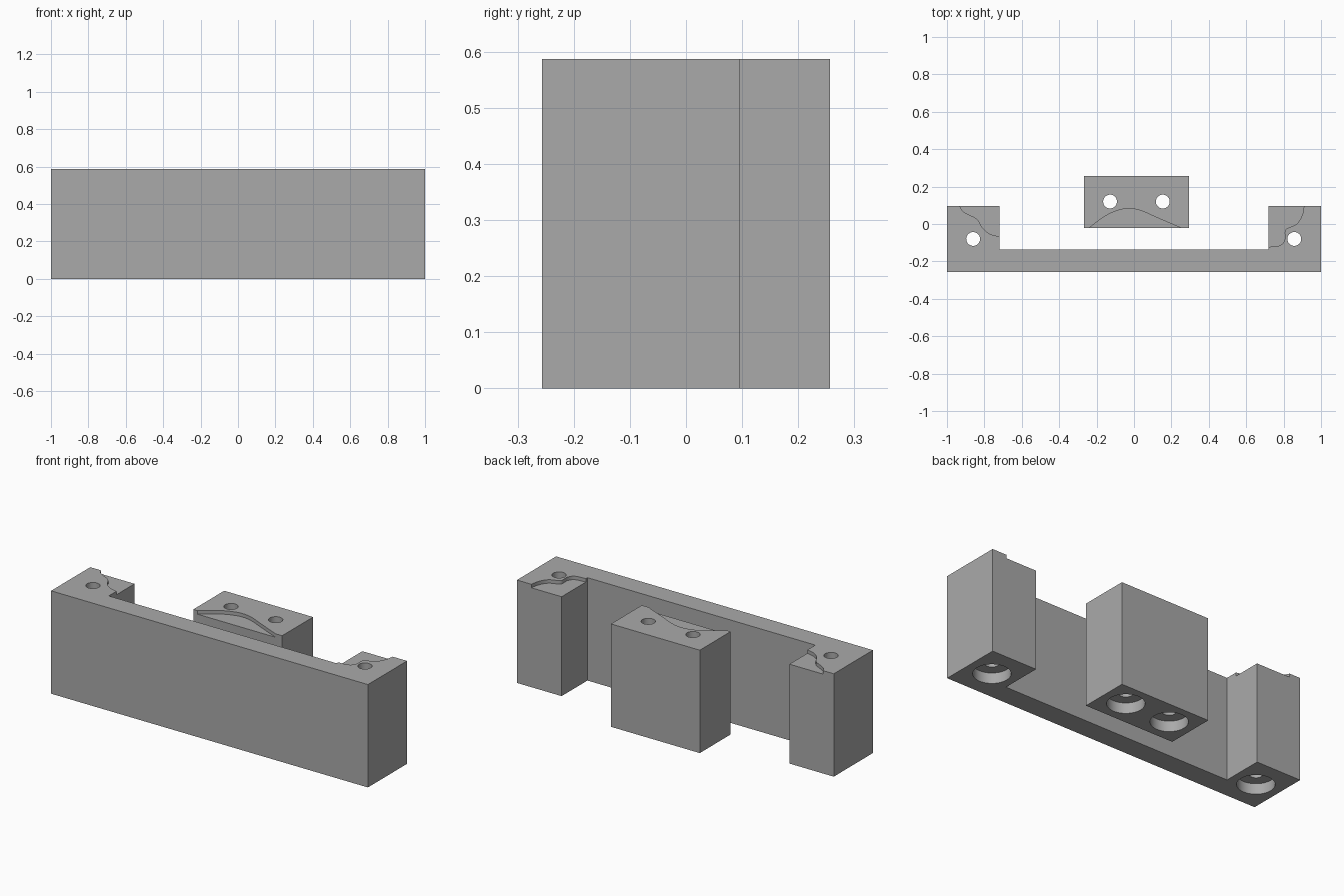
import bpy, bmesh, math
from mathutils import Vector

if "Cube" in bpy.data.objects:
    bpy.data.objects.remove(bpy.data.objects["Cube"])

H = 0.587          # block height
STEP = 0.02        # depth of the carved pockets
grey = bpy.data.materials.new("plain grey")
grey.diffuse_color = (0.40, 0.40, 0.40, 1)
grey.use_nodes = True
grey.node_tree.nodes["Principled BSDF"].inputs["Base Color"].default_value = grey.diffuse_color


def prism(name, outline, z0, z1):
    """Extrude a flat outline between two heights."""
    bm = bmesh.new()
    face = bm.faces.new([bm.verts.new((x, y, z0)) for x, y in outline])
    ext = bmesh.ops.extrude_face_region(bm, geom=[face])
    verts = [v for v in ext["geom"] if isinstance(v, bmesh.types.BMVert)]
    bmesh.ops.translate(bm, verts=verts, vec=(0, 0, z1 - z0))
    bmesh.ops.recalc_face_normals(bm, faces=bm.faces)
    mesh = bpy.data.meshes.new(name)
    bm.to_mesh(mesh)
    bm.free()
    mesh.materials.append(grey)
    ob = bpy.data.objects.new(name, mesh)
    bpy.context.collection.objects.link(ob)
    return ob


def circle(x, y, r, n=40):
    return [(x + r * math.cos(2 * math.pi * i / n),
             y + r * math.sin(2 * math.pi * i / n)) for i in range(n)]


def smooth(points, steps=5):
    """Curve running through all the given points."""
    p = [Vector(q) for q in points]
    p = [p[0] * 2 - p[1]] + p + [p[-1] * 2 - p[-2]]
    out = []
    for i in range(1, len(p) - 2):
        a, b, c, d = p[i - 1:i + 3]
        for k in range(steps):
            t = k / steps
            out.append(tuple(0.5 * (2 * b + (c - a) * t
                                    + (2 * a - 5 * b + 4 * c - d) * t * t
                                    + (3 * b - a - 3 * c + d) * t ** 3)))
    return out + [tuple(p[-2])]


def cut(ob, cutter):
    mod = ob.modifiers.new("cut", "BOOLEAN")
    mod.operation, mod.solver, mod.object = "DIFFERENCE", "EXACT", cutter
    bpy.context.view_layer.objects.active = ob
    bpy.ops.object.modifier_apply(modifier=mod.name)
    bpy.data.objects.remove(cutter)


def screw_hole(ob, x, y):
    """Through hole with a wide counterbore in the underside."""
    cut(ob, prism("bore_cutter", circle(x, y, 0.037), -0.1, H + 0.1))
    cut(ob, prism("counterbore_cutter", circle(x, y, 0.096), -0.1, 0.06))


def pocket(ob, curve, outside):
    cut(ob, prism("pocket_cutter", smooth(curve) + outside, H - STEP, H + 0.1))


# U-shaped bracket: long bar with a wing at each end
F, B, W = -0.257, -0.137, 0.096
bracket = prism("bracket", [(-1, F), (1, F), (1, W), (0.718, W), (0.718, B),
                            (-0.72, B), (-0.72, W), (-1, W)], 0, H)
# pockets carved in the inner back corner of each wing
pocket(bracket, [(-0.936, 0.105), (-0.91, 0.065), (-0.84, 0.027), (-0.81, -0.02),
                 (-0.77, -0.053), (-0.715, -0.068)],
       [(-0.65, -0.068), (-0.65, 0.2), (-0.936, 0.2)])
pocket(bracket, [(0.91, 0.105), (0.90, 0.05), (0.87, 0.0), (0.81, -0.03),
                 (0.807, -0.08), (0.78, -0.115), (0.71, -0.123)],
       [(0.65, -0.123), (0.65, 0.2), (0.91, 0.2)])
for x in (-0.86, 0.857):
    screw_hole(bracket, x, -0.08)

# separate centre block with an arched pocket along its front edge
block = prism("centre_block", [(-0.267, -0.022), (0.294, -0.022),
                               (0.294, 0.257), (-0.267, 0.257)], 0, H)
pocket(block, [(-0.245, -0.025), (-0.165, 0.035), (-0.10, 0.068), (-0.03, 0.083),
               (0.04, 0.07), (0.12, 0.035), (0.26, -0.025)],
       [(0.26, -0.1), (-0.245, -0.1)])
for x in (-0.128, 0.154):
    screw_hole(block, x, 0.12)

# smooth the round walls, keep the edges sharp
for ob in (bracket, block):
    bpy.ops.object.select_all(action="DESELECT")
    ob.select_set(True)
    bpy.context.view_layer.objects.active = ob
    bpy.ops.object.shade_smooth_by_angle(angle=math.radians(30))
